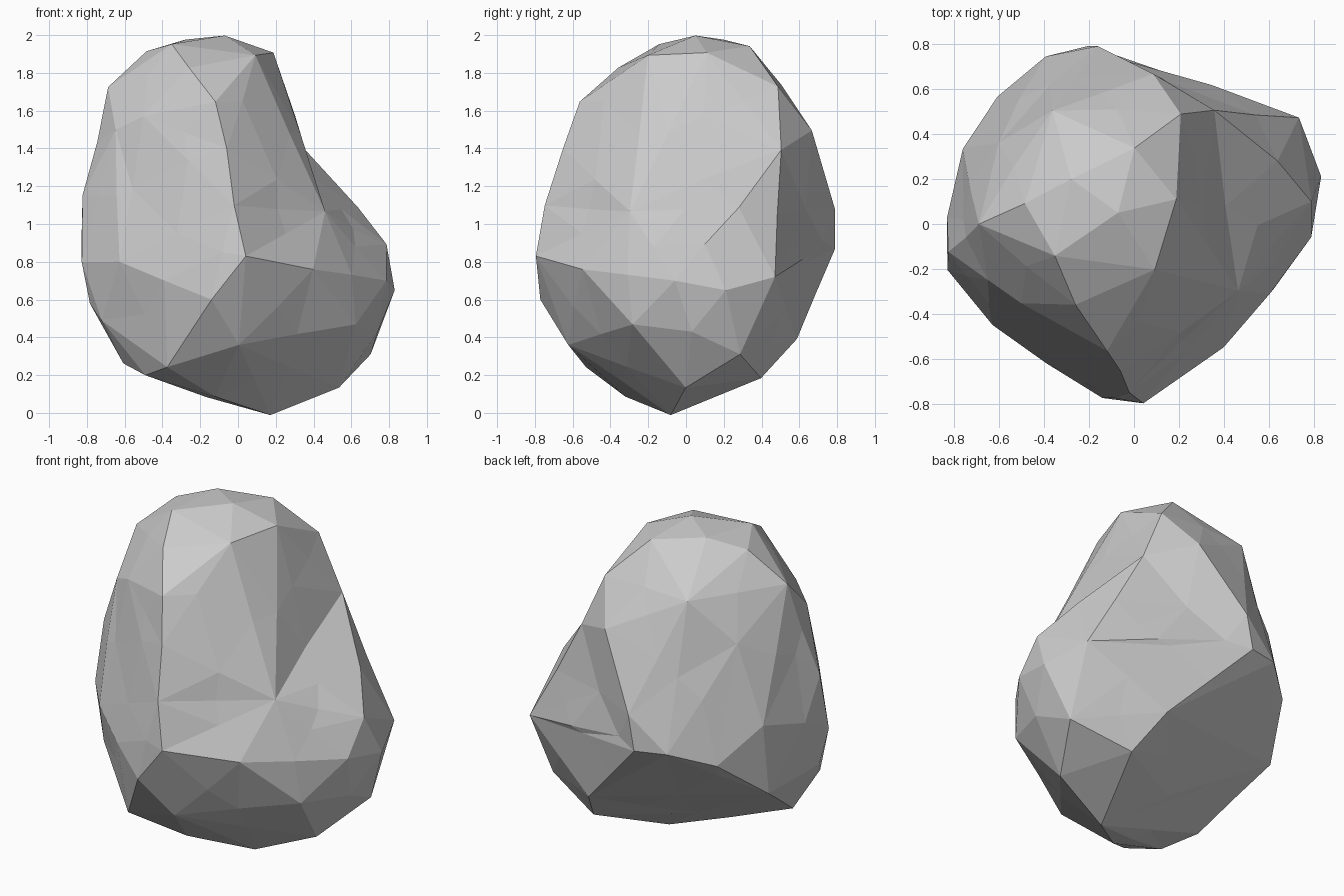
import bpy, bmesh, random

if "Cube" in bpy.data.objects:
    bpy.data.objects.remove(bpy.data.objects["Cube"])

random.seed(7)

# Corners of the tall left lobe
TALL = [
    (-.07, .05, 2), (-.28, .2, 1.98), (-.35, -.14, 1.95), (-.48, .09, 1.91),
    (.09, -.2, 1.89), (.19, .11, 1.91), (0, .33, 1.93), (-.26, -.36, 1.83),
    (-.68, 0, 1.72), (-.36, .5, 1.72), (.08, .65, 1.49), (-.12, -.55, 1.64),
    (-.06, -.65, 1.4), (-.02, -.75, 1.1), (-.65, -.25, 1.5), (-.5, -.35, 1.57),
    (-.81, -.12, 1.15), (-.83, .03, .92), (-.82, -.2, .8), (-.75, .33, 1.0),
    (-.39, .74, .88), (-.6, .56, .8), (-.76, .28, .56), (.21, .49, 1.73),
    (-.6, .36, 1.47), (-.62, -.44, .8), (-.78, -.17, .58), (-.72, -.27, .49),
    (-.16, .78, 1.08),
]
# Corners shared by both lobes: front ridge, saddle, back ridge, underside
SHARED = [
    (.04, -.79, .83), (-.14, -.77, .6), (-.37, -.52, .25), (-.6, -.17, .27),
    (-.2, .79, .87), (.35, .5, 1.39), (.4, .08, 1.23), (.45, -.29, 1.06),
    (.17, -.08, 0), (-.49, -.35, .2), (0, -.61, .37), (.25, .59, .39),
    (-.12, -.32, .09),
]
# Corners of the low right lobe
LOW = [
    (.73, .47, .72), (.82, .21, .65), (.78, .1, .89), (.79, -.06, .7),
    (.64, .28, 1.09), (.4, -.55, .76), (.62, -.28, .47), (.74, .03, .43),
    (.69, .28, .32), (.53, 0, .14), (.35, .4, .18),
]


def faceted_lobe(name, points):
    """Flat-faced solid stretched over the given corners."""
    bm = bmesh.new()
    for p in points:
        bm.verts.new(p)
    bmesh.ops.convex_hull(bm, input=bm.verts[:])
    loose = [v for v in bm.verts if not v.link_faces]
    bmesh.ops.delete(bm, geom=loose, context='VERTS')
    bmesh.ops.recalc_face_normals(bm, faces=bm.faces[:])
    mesh = bpy.data.meshes.new(name)
    bm.to_mesh(mesh)
    bm.free()
    obj = bpy.data.objects.new(name, mesh)
    bpy.context.collection.objects.link(obj)
    return obj


# Join the two lobes into one rock
rock = faceted_lobe("rock", TALL + SHARED)
low_lobe = faceted_lobe("low_lobe", LOW + SHARED)
low_lobe.hide_render = True
join = rock.modifiers.new("join_lobes", 'BOOLEAN')
join.operation = 'UNION'
join.solver = 'EXACT'
join.object = low_lobe
bpy.context.view_layer.update()
joined = rock.evaluated_get(bpy.context.evaluated_depsgraph_get())
mesh = bpy.data.meshes.new_from_object(joined)
rock.modifiers.clear()
rock.data = mesh
bpy.data.objects.remove(low_lobe)

# Weld the seam and keep triangular facets
bm = bmesh.new()
bm.from_mesh(mesh)
bmesh.ops.remove_doubles(bm, verts=bm.verts[:], dist=0.015)
bmesh.ops.triangulate(bm, faces=bm.faces[:])
bmesh.ops.recalc_face_normals(bm, faces=bm.faces[:])

# Break the long edges into smaller, slightly uneven facets
long_edges = [e for e in bm.edges if e.calc_length() > 0.5]
corners = set(bm.verts)
bmesh.ops.subdivide_edges(bm, edges=long_edges, cuts=1)
bmesh.ops.triangulate(bm, faces=bm.faces[:])
bm.normal_update()
for v in bm.verts:
    if v not in corners:
        v.co += v.normal * random.uniform(-.006, .018)
bmesh.ops.recalc_face_normals(bm, faces=bm.faces[:])
bm.to_mesh(mesh)
bm.free()
